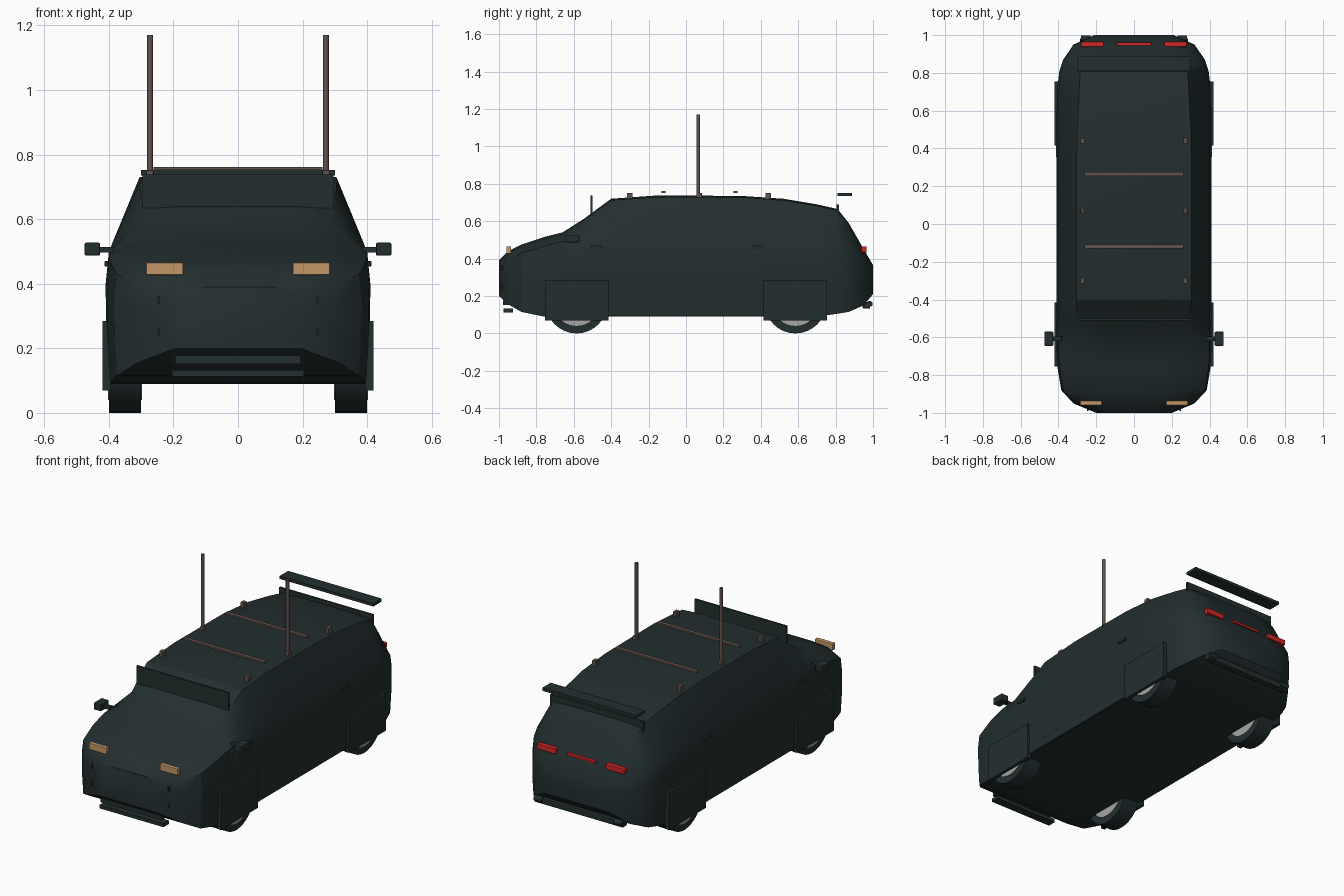
import bpy, bmesh, math
from mathutils import Matrix

if "Cube" in bpy.data.objects:
    bpy.data.objects.remove(bpy.data.objects["Cube"])


def mat(name, rgb):
    m = bpy.data.materials.new(name)
    m.diffuse_color = (*rgb, 1)
    m.use_nodes = True
    m.node_tree.nodes["Principled BSDF"].inputs["Base Color"].default_value = m.diffuse_color
    return m


DARK = mat("dark green grey", (0.017, 0.028, 0.029))
TAN = mat("headlight amber", (0.54, 0.31, 0.14))
RED = mat("tail light red", (0.62, 0.02, 0.02))
BROWN = mat("rack brown", (0.12, 0.085, 0.07))
GREY = mat("hub grey", (0.38, 0.38, 0.37))


def finish(name, bm, m, smooth=False):
    bmesh.ops.recalc_face_normals(bm, faces=bm.faces[:])
    me = bpy.data.meshes.new(name)
    bm.to_mesh(me)
    bm.free()
    me.materials.append(m)
    ob = bpy.data.objects.new(name, me)
    bpy.context.collection.objects.link(ob)
    if smooth:
        bpy.ops.object.select_all(action='DESELECT')
        ob.select_set(True)
        bpy.context.view_layer.objects.active = ob
        bpy.ops.object.shade_smooth_by_angle(angle=math.radians(32))
    return ob


def box(name, x, y, z, m, bevel=0):
    """Box given by its (min, max) range on each axis."""
    bm = bmesh.new()
    bmesh.ops.create_cube(bm, size=1)
    for v in bm.verts:
        for i, (a, b) in enumerate((x, y, z)):
            v.co[i] = (a + b) / 2 + v.co[i] * (b - a)
    ob = finish(name, bm, m)
    if bevel:
        mod = ob.modifiers.new("bevel", 'BEVEL')
        mod.width, mod.segments = bevel, 2
    return ob


def rod(name, centre, radius, length, axis, m, sides=12):
    bm = bmesh.new()
    bmesh.ops.create_cone(bm, cap_ends=True, segments=sides, radius1=radius,
                          radius2=radius, depth=length)
    rot = {'x': Matrix.Rotation(math.pi / 2, 4, 'Y'), 'z': Matrix()}[axis]
    bm.transform(Matrix.Translation(centre) @ rot)
    return finish(name, bm, m, True)


def span(s, a, b):
    return (a, b) if s > 0 else (-b, -a)


# Body shell: y, half width, bottom z, belt z, roof half width, top z
stations = [
    (-1.0, .20, .20, .355, .17, .39), (-.95, .32, .155, .395, .24, .44),
    (-.88, .385, .115, .43, .28, .475), (-.76, .405, .09, .465, .29, .515),
    (-.66, .41, .09, .49, .29, .54), (-.55, .41, .09, .50, .295, .61),
    (-.40, .41, .09, .50, .305, .72), (-.15, .41, .09, .50, .305, .738),
    (.30, .41, .09, .50, .305, .735), (.52, .41, .09, .50, .30, .72),
    (.70, .408, .09, .49, .29, .69), (.81, .395, .105, .475, .285, .665),
    (.87, .375, .115, .45, .275, .59), (.95, .32, .15, .40, .24, .45),
    (1.0, .21, .21, .335, .17, .365)]
bm = bmesh.new()
rings = []
for y, w, zb, belt, r, zt in stations:
    half = [(w * .975, zb), (w * .995, zb + (belt - zb) * .35),
            (w, zb + (belt - zb) * .75), (w * .975, belt),
            (r, zt - .008), (r * .6, zt)]
    ring = half + [(-px, pz) for px, pz in reversed(half)]
    rings.append([bm.verts.new((px, y, pz)) for px, pz in ring])
n = len(rings[0])
for a, b in zip(rings, rings[1:]):
    for i in range(n):
        j = (i + 1) % n
        bm.faces.new((a[i], a[j], b[j], b[i]))
bm.faces.new(rings[0])
bm.faces.new(rings[-1])
finish("body", bm, DARK, True)

for s, side in ((1, "right"), (-1, "left")):
    # Wheels, hubs and arch panels
    for y, end in ((-.585, "front"), (.585, "rear")):
        tag = f"{end}_{side}"
        rod("tyre_" + tag, (s * .35, y, .165), .165, .10, 'x', DARK, 32)
        rod("hub_" + tag, (s * .35, y, .165), .125, .106, 'x', GREY, 24)
        box("arch_panel_" + tag, span(s, .395, .42), (y - .17, y + .17), (.07, .285), DARK)
    # Side details
    box("sill_" + side, span(s, .38, .41), (-.415, .415), (.092, .145), DARK, .006)
    box("mirror_" + side, span(s, .427, .475), (-.645, -.57), (.487, .527), DARK, .005)
    box("mirror_arm_" + side, span(s, .385, .43), (-.62, -.595), (.497, .514), DARK)
    for y in (-.48, .385):
        box("door_handle_" + side, span(s, .395, .414), (y - .03, y + .03), (.454, .47), DARK, .003)
    # Lamps
    box("headlight_" + side, span(s, .17, .285), (-.96, -.935), (.427, .465), TAN, .003)
    box("tail_light_" + side, span(s, .16, .28), (.938, .966), (.433, .465), RED, .004)
    # Front vents
    for z in (.25, .35):
        box("front_vent_" + side, span(s, .241, .249), (-.99, -.97), (z - .012, z + .012), DARK)
    # Aerials and roof mounts
    rod("aerial_" + side, (s * .272, .065, .953), .0095, .435, 'z', BROWN)
    for y in (-.30, .07, .44):
        box("roof_mount_" + side, span(s, .262, .284), (y - .015, y + .015), (.715, .752), BROWN, .003)

# Roof rack bars
for y in (-.12, .265):
    box("roof_bar", (-.262, .262), (y - .011, y + .011), (.752, .762), BROWN)

# Visor, rear screen panel and spoiler
box("front_visor", (-.295, .295), (-.51, -.50), (.635, .738), DARK)
box("rear_panel", (-.30, .30), (.805, .817), (.60, .688), DARK)
box("spoiler", (-.30, .30), (.81, .887), (.735, .752), DARK)

# Grille, splitter, centre tail light and rear bumper
box("grille", (-.195, .195), (-.978, -.94), (.152, .177), DARK)
box("splitter", (-.205, .205), (-.975, -.925), (.113, .133), DARK)
box("centre_tail_light", (-.09, .09), (.942, .962), (.445, .458), RED)
box("rear_bumper", (-.285, .285), (.945, .985), (.133, .168), DARK, .006)
for s in (1, -1):
    rod("bumper_cap", (s * .255, .982, .158), .016, .05, 'x', DARK)
